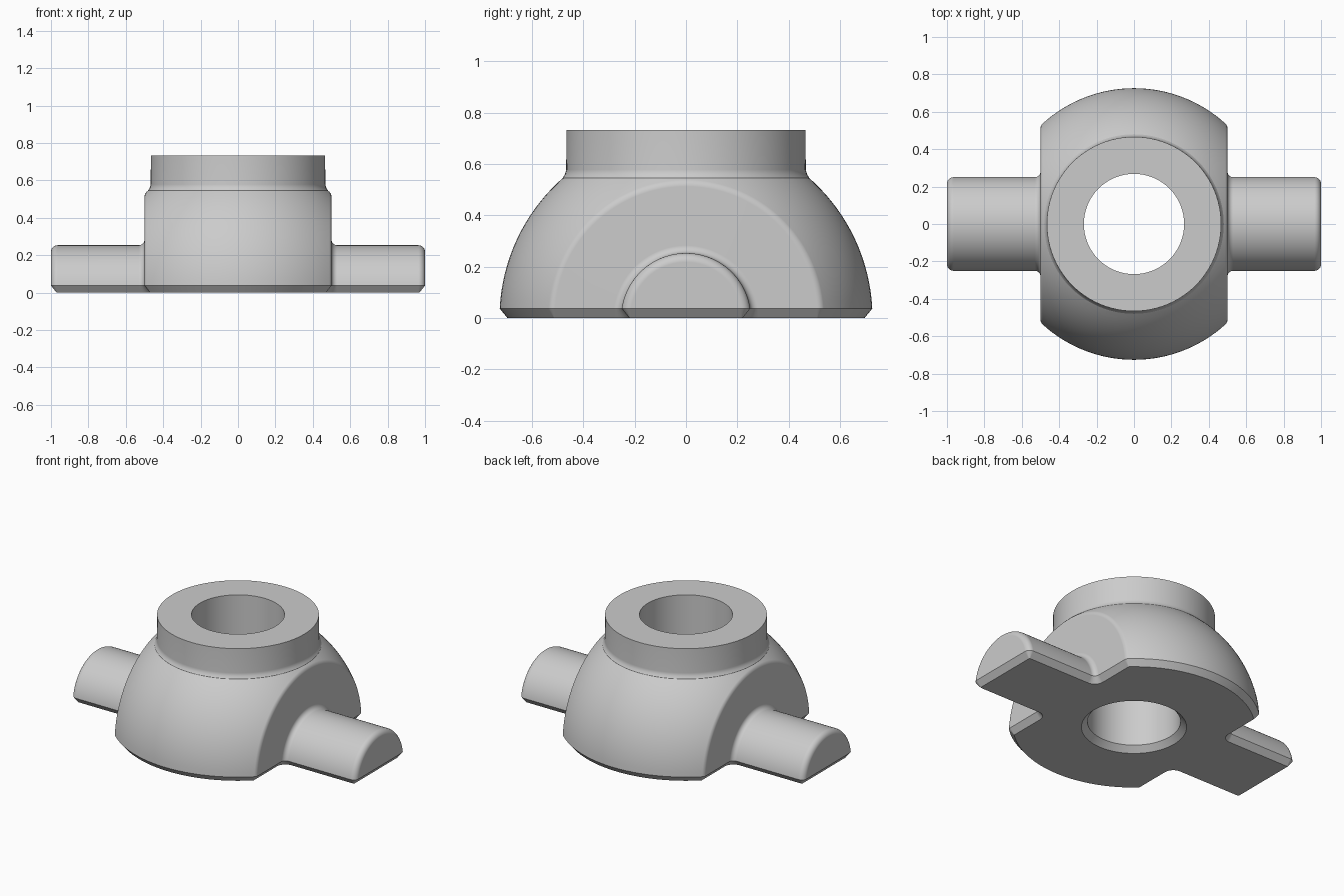
import bpy, bmesh, math
from math import sin, cos, radians, pi

if "Cube" in bpy.data.objects:
    bpy.data.objects.remove(bpy.data.objects["Cube"])

grey = bpy.data.materials.new("grey metal")
grey.diffuse_color = (0.6, 0.6, 0.6, 1)
grey.use_nodes = True
grey.node_tree.nodes["Principled BSDF"].inputs["Base Color"].default_value = grey.diffuse_color

R = 0.727         # dome radius
FLAT = 0.5        # distance of the side flats
SHAFT = 0.253     # shaft radius
CH, CHZ = 0.03, 0.037   # bottom chamfer width and height


def make(name, bm):
    bmesh.ops.recalc_face_normals(bm, faces=bm.faces)
    me = bpy.data.meshes.new(name)
    bm.to_mesh(me)
    bm.free()
    me.materials.append(grey)
    ob = bpy.data.objects.new(name, me)
    bpy.context.collection.objects.link(ob)
    return ob


def arc(cx, cr, rad, a0, a1, n, side=1):
    """Points (x, r) on an arc with their outward normals."""
    out = []
    for i in range(n + 1):
        a = radians(a0 + (a1 - a0) * i / n)
        out.append((cx + rad * cos(a), cr + rad * sin(a), side * cos(a), side * sin(a)))
    return out


def lathe(name, profile, n=96):
    """Closed solid turned about z from (r, z) points."""
    bm = bmesh.new()
    rings = [[bm.verts.new((r * cos(2 * pi * k / n), r * sin(2 * pi * k / n), z))
              for k in range(n)] for r, z in profile]
    for a, b in zip(rings, rings[1:]):
        for k in range(n):
            m = (k + 1) % n
            bm.faces.new((a[k], a[m], b[m], b[k]))
    bm.faces.new(rings[0])
    bm.faces.new(rings[-1])
    return make(name, bm)


def half_turned(name, stations, n=64):
    """Upper half of a solid turned about x, with a chamfered flat bottom."""
    bm = bmesh.new()
    rings, left, right = [], [], []
    for x, r, nx, nr in stations:
        t0 = math.asin(CHZ / r)
        rings.append([bm.verts.new((x, r * cos(t), r * sin(t)))
                      for t in (t0 + (pi - 2 * t0) * k / n for k in range(n + 1))])
        y = r * cos(t0) - CH * nr
        right.append(bm.verts.new((x - CH * nx, y, 0)))
        left.append(bm.verts.new((x - CH * nx, -y, 0)))
    for i in range(len(rings) - 1):
        a, b = rings[i], rings[i + 1]
        for k in range(n):
            bm.faces.new((a[k], a[k + 1], b[k + 1], b[k]))
        bm.faces.new((a[0], b[0], right[i + 1], right[i]))
        bm.faces.new((a[-1], left[i], left[i + 1], b[-1]))
    bm.faces.new(right + left[::-1])
    for i in (0, -1):
        bm.faces.new(rings[i])
        bm.faces.new((rings[i][0], rings[i][-1], left[i], right[i]))
    return make(name, bm)


def boolean(target, tool, op):
    mod = target.modifiers.new(op, 'BOOLEAN')
    mod.operation, mod.object, mod.solver = op, tool, 'EXACT'
    bpy.context.view_layer.objects.active = target
    bpy.ops.object.modifier_apply(modifier=mod.name)
    bpy.data.objects.remove(tool)


# Outline of one half: rounded shaft end, flare, flat, rounded edge, dome
e, f, d = 0.035, 0.03, 0.035
dome_r = math.sqrt((R - d) ** 2 - (FLAT - d) ** 2)
dome_a = math.degrees(math.atan2(dome_r, FLAT - d))
half = arc(1 - e, SHAFT - e, e, 0, 90, 6)
half += arc(FLAT + f, SHAFT + f, f, 270, 180, 6, -1)
half += arc(FLAT - d, dome_r, d, 0, dome_a, 5)
half += arc(0, 0, R, dome_a, 90, 16)[1:]
mirrored = [(-x, r, -nx, nr) for x, r, nx, nr in half[-2::-1]]
body = half_turned("dome_body_with_shafts", half + mirrored)

# Collar with a small flare where it meets the dome
collar = lathe("collar", [(0.4, 0.3), (0.48, 0.54), (0.48, 0.548), (0.472, 0.56),
                          (0.467, 0.578), (0.466, 0.732), (0.4, 0.732)])
boolean(body, collar, 'UNION')

# Through bore, chamfered at the bottom
bore = lathe("bore_cutter", [(0.333, -0.03), (0.268, 0.035), (0.268, 0.9)])
boolean(body, bore, 'DIFFERENCE')

# Smooth shading with crisp edges
bpy.ops.object.select_all(action='DESELECT')
body.select_set(True)
bpy.context.view_layer.objects.active = body
bpy.ops.object.shade_smooth_by_angle(angle=radians(30))
wn = body.modifiers.new("weighted normals", 'WEIGHTED_NORMAL')
wn.keep_sharp = True
